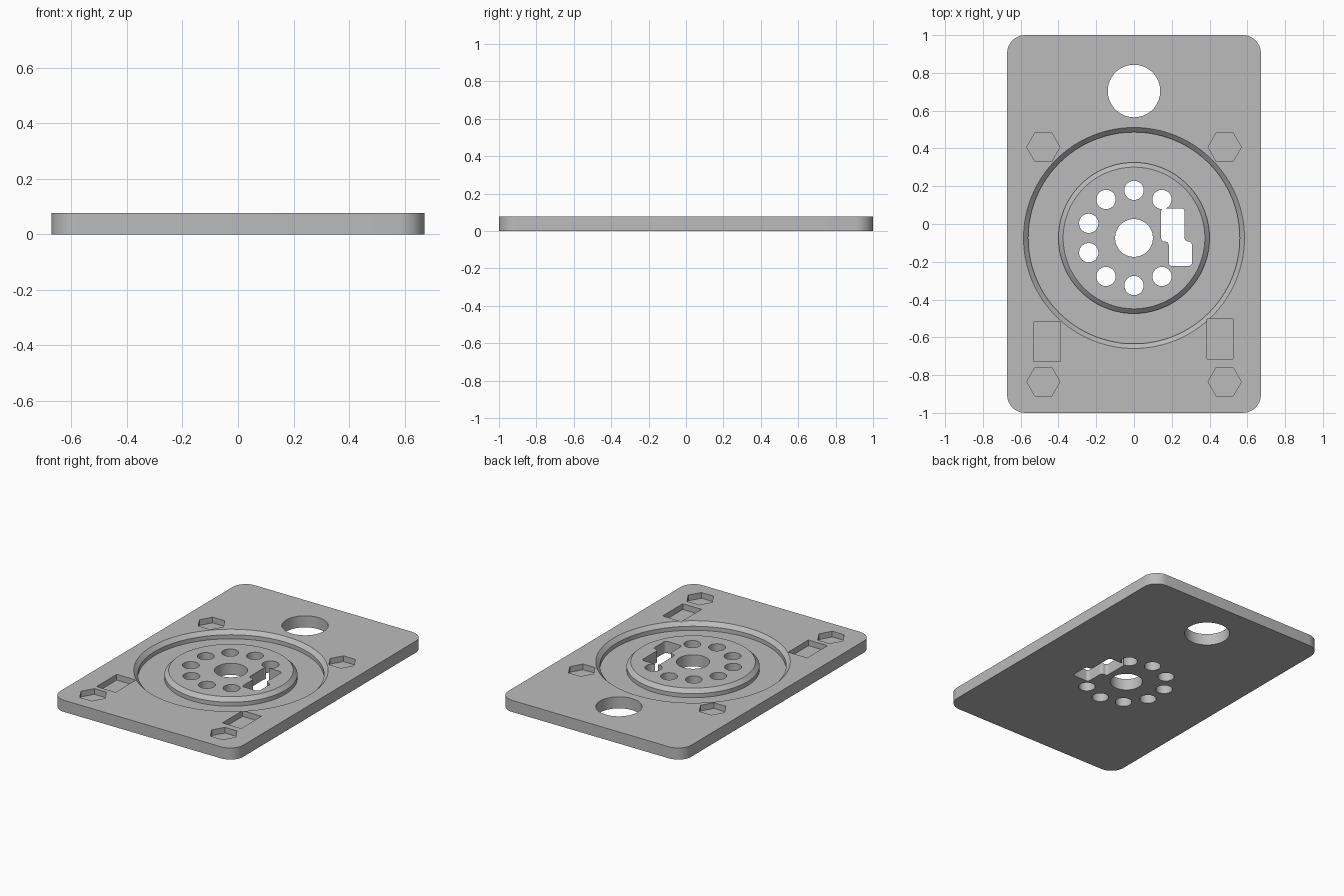
import bpy, bmesh, math
from mathutils import Vector

if "Cube" in bpy.data.objects:
    bpy.data.objects.remove(bpy.data.objects["Cube"], do_unlink=True)

TOP = 0.077          # plate thickness
CY = -0.074          # centre of the round features
OVER = 0.03          # how far cutters poke out

grey = bpy.data.materials.new("light grey")
grey.use_nodes = True
grey.diffuse_color = (0.5, 0.5, 0.5, 1)
grey.node_tree.nodes["Principled BSDF"].inputs["Base Color"].default_value = (0.5, 0.5, 0.5, 1)


def make_object(name, bm):
    bmesh.ops.recalc_face_normals(bm, faces=bm.faces[:])
    mesh = bpy.data.meshes.new(name)
    bm.to_mesh(mesh)
    bm.free()
    mesh.materials.append(grey)
    obj = bpy.data.objects.new(name, mesh)
    bpy.context.collection.objects.link(obj)
    return obj


def prism(name, points, z0, z1, radius=0):
    """Extrude an outline upward, optionally rounding its upright edges."""
    bm = bmesh.new()
    face = bm.faces.new([bm.verts.new((x, y, z0)) for x, y in points])
    new = bmesh.ops.extrude_face_region(bm, geom=[face])["geom"]
    bmesh.ops.translate(bm, vec=(0, 0, z1 - z0),
                        verts=[v for v in new if isinstance(v, bmesh.types.BMVert)])
    if radius:
        upright = [e for e in bm.edges if abs(e.verts[0].co.z - e.verts[1].co.z) > 1e-4]
        bmesh.ops.bevel(bm, geom=upright, offset=radius, segments=8, profile=0.5, affect='EDGES')
    return make_object(name, bm)


def circle(cx, cy, r, n):
    return [(cx + r * math.cos(2 * math.pi * i / n), cy + r * math.sin(2 * math.pi * i / n))
            for i in range(n)]


def rect(x0, x1, y0, y1):
    return [(x0, y0), (x1, y0), (x1, y1), (x0, y1)]


def ring(name, profile, cy, n=128):
    """Revolve a closed (radius, z) profile about a vertical axis."""
    bm = bmesh.new()
    loops = [[bm.verts.new((r * math.cos(2 * math.pi * i / n),
                            cy + r * math.sin(2 * math.pi * i / n), z)) for r, z in profile]
             for i in range(n)]
    m = len(profile)
    for i in range(n):
        a, b = loops[i], loops[(i + 1) % n]
        for j in range(m):
            k = (j + 1) % m
            bm.faces.new((a[j], b[j], b[k], a[k]))
    return make_object(name, bm)


# Plate with rounded corners
plate = prism("base_plate", rect(-0.672, 0.672, -1, 1), 0, TOP, 0.096)

# Ring channel with chamfered rims, leaving the round boss in the middle
floor, ch = TOP - 0.052, 0.025
cutters = [ring("channel_cutter", [
    (0.56, floor), (0.56, TOP - ch), (0.585 + OVER, TOP + OVER),
    (0.375 - OVER, TOP + OVER), (0.40, TOP - ch), (0.40, floor)], CY)]

# Through holes: large hole, centre hole and the circle of small holes
holes = [(0, 0.704, 0.139, 96), (0, CY, 0.1, 64)]
for deg in (54, 90, 126, 162, 198, 234, 270, 306):
    a = math.radians(deg)
    holes.append((0.252 * math.cos(a), CY + 0.252 * math.sin(a), 0.051, 48))
for h in holes:
    cutters.append(prism("hole_cutter", circle(*h), -OVER, TOP + OVER))

# Stepped through slot
cutters.append(prism("slot_cutter", [
    (0.143, 0.083), (0.143, -0.093), (0.184, -0.093), (0.184, -0.223),
    (0.307, -0.223), (0.307, -0.093), (0.268, -0.093), (0.268, 0.083)],
    -OVER, TOP + OVER, 0.019))

# Hexagonal nut recesses and rectangular recesses
for x in (-0.48, 0.48):
    for y in (-0.835, 0.407):
        cutters.append(prism("nut_recess_cutter", circle(x, y, 0.088, 6), TOP - 0.038, TOP + OVER))
for box in ((-0.53, -0.39, -0.727, -0.515), (0.387, 0.525, -0.716, -0.504)):
    cutters.append(prism("box_recess_cutter", rect(*box), TOP - 0.038, TOP + OVER))

# Cut everything out of the plate
bpy.ops.object.select_all(action='DESELECT')
plate.select_set(True)
bpy.context.view_layer.objects.active = plate
for cutter in cutters:
    cutter.hide_render = True
    mod = plate.modifiers.new("cut", 'BOOLEAN')
    mod.operation = 'DIFFERENCE'
    mod.solver = 'EXACT'
    mod.object = cutter
    bpy.ops.object.modifier_apply(modifier=mod.name)
    bpy.data.objects.remove(cutter, do_unlink=True)

bpy.ops.object.shade_smooth_by_angle(angle=math.radians(30))
